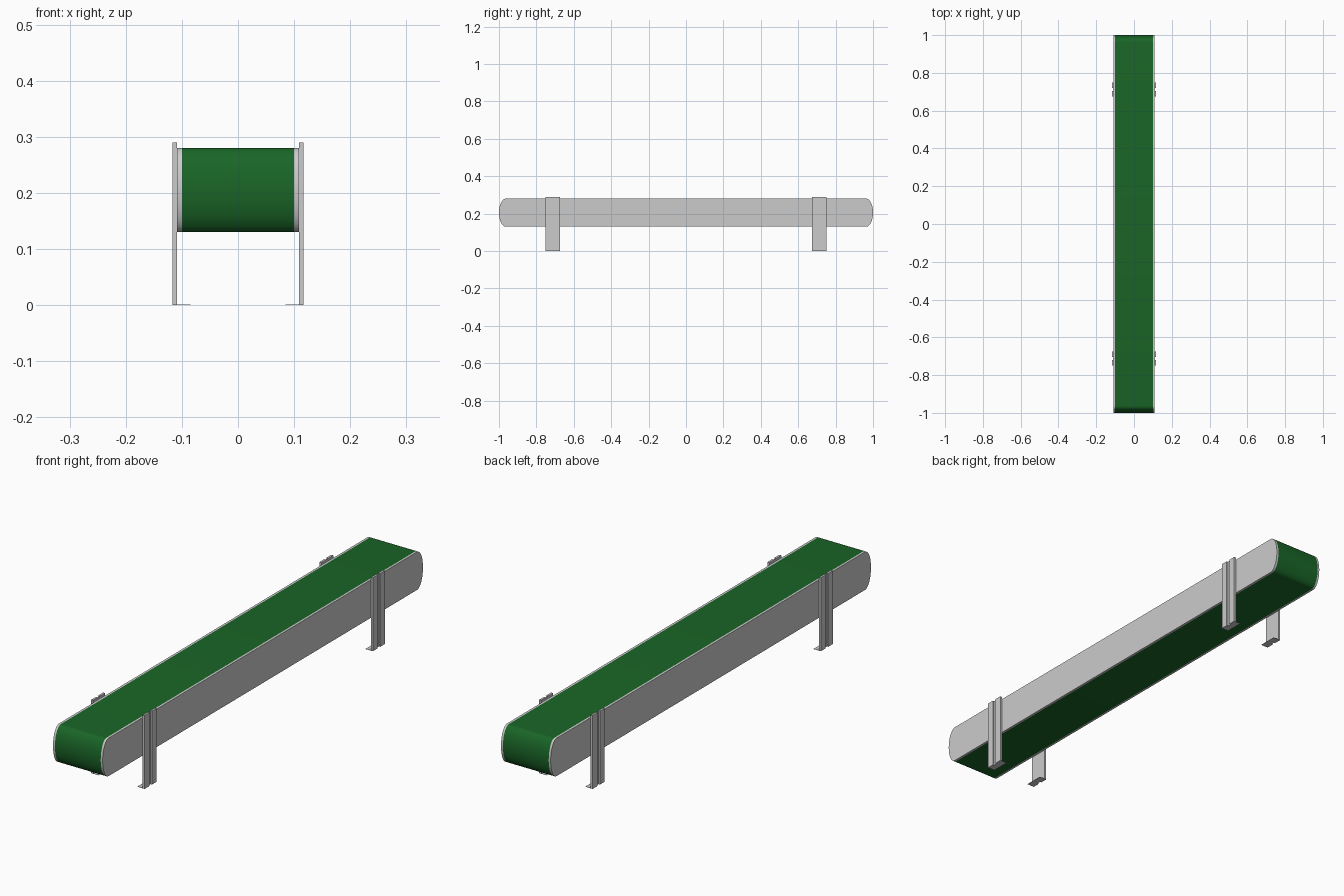
import bpy, bmesh
from math import pi, sin, cos
from mathutils import Vector

if "Cube" in bpy.data.objects:
    bpy.data.objects.remove(bpy.data.objects["Cube"])


def prism(name, points, offset, smooth=False, material=None):
    """Extrude a flat outline along an offset vector into a closed solid."""
    bm = bmesh.new()
    face = bm.faces.new([bm.verts.new(p) for p in points])
    ext = bmesh.ops.extrude_face_region(bm, geom=[face], use_keep_orig=True)
    verts = [v for v in ext["geom"] if isinstance(v, bmesh.types.BMVert)]
    bmesh.ops.translate(bm, verts=verts, vec=Vector(offset))
    bmesh.ops.recalc_face_normals(bm, faces=bm.faces)
    mesh = bpy.data.meshes.new(name)
    bm.to_mesh(mesh)
    bm.free()
    obj = bpy.data.objects.new(name, mesh)
    bpy.context.collection.objects.link(obj)
    if material:
        mesh.materials.append(material)
    if smooth:
        bpy.ops.object.select_all(action='DESELECT')
        obj.select_set(True)
        bpy.context.view_layer.objects.active = obj
        bpy.ops.object.shade_smooth_by_angle(angle=pi / 6)
    return obj


def belt_outline(x, steps=24):
    """Long side outline with half-ellipse ends."""
    pts = []
    for side in (1, -1):
        for i in range(steps + 1):
            a = -pi / 2 + pi * i / steps
            pts.append((x, side * (0.963 + 0.037 * cos(a)),
                        0.205 + side * 0.075 * sin(a)))
    return pts


green = bpy.data.materials.new("belt_green")
green.diffuse_color = (0.01, 0.13, 0.02, 1)
green.use_nodes = True
green.node_tree.nodes["Principled BSDF"].inputs["Base Color"].default_value = green.diffuse_color

# Belt and the two side panels
prism("belt", belt_outline(-0.10), (0.20, 0, 0), True, green)
for side, label in ((1, "right"), (-1, "left")):
    prism(label + "_side_panel", belt_outline(side * 0.10),
          (side * 0.0085, 0, 0), True)

# Four grooved legs, each with a thin foot turned inward
for sx, xname in ((1, "right"), (-1, "left")):
    for yc, yname in ((-0.7125, "front"), (0.7125, "back")):
        section = [(0.1085, -0.0375), (0.117, -0.0375), (0.117, -0.008),
                   (0.111, -0.008), (0.111, 0.008), (0.117, 0.008),
                   (0.117, 0.0375), (0.1085, 0.0375)]
        prism(f"{yname}_{xname}_leg",
              [(sx * x, yc + y, 0) for x, y in section], (0, 0, 0.29))
        foot = [(0.085, -0.0375), (0.1085, -0.0375),
                (0.1085, 0.0375), (0.085, 0.0375)]
        prism(f"{yname}_{xname}_foot",
              [(sx * x, yc + y, 0) for x, y in foot], (0, 0, 0.001))
